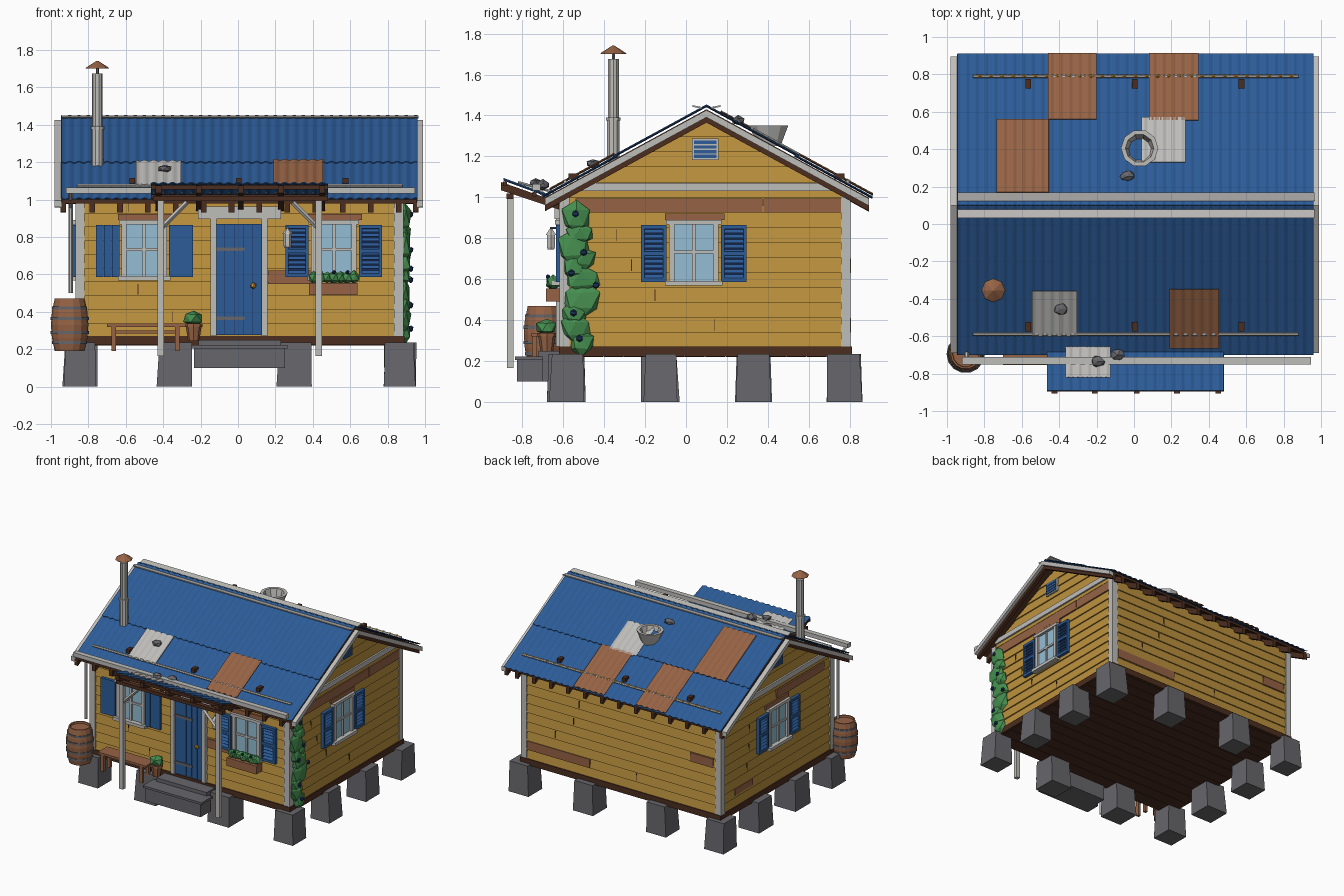
import bpy, bmesh, math, random
from mathutils import Matrix, Vector

if "Cube" in bpy.data.objects:
    bpy.data.objects.remove(bpy.data.objects["Cube"])

random.seed(4)
COLORS = {"blue_paint": (44, 92, 152), "yellow_wood": (188, 146, 61), "pale_trim": (190, 189, 186),
          "rust_brown": (150, 99, 69), "dark_wood": (76, 45, 31), "stone": (103, 103, 108),
          "leaf_green": (70, 143, 80), "glass": (148, 190, 212), "brass": (215, 155, 50),
          "navy": (26, 48, 92)}
BLUE, YEL, TRIM, RUST, DARK, STONE, GREEN, GLASS, BRASS, NAVY = range(10)
lin = lambda c: ((c / 255 + 0.055) / 1.055) ** 2.4
MATS = []
for n, c in COLORS.items():
    m = bpy.data.materials.new(n)
    m.diffuse_color = (*[lin(v) for v in c], 1)
    m.use_nodes = True
    m.node_tree.nodes["Principled BSDF"].inputs["Base Color"].default_value = m.diffuse_color
    MATS.append(m)
PARTS = {}
I = Matrix.Identity(4)


def put(name, mat, pts, faces, M=I):
    bm = PARTS.setdefault(name, bmesh.new())
    vs = [bm.verts.new(M @ Vector(p)) for p in pts]
    for f in faces:
        bm.faces.new([vs[i] for i in f]).material_index = mat


def loft(name, mat, a, b, M=I):
    """Solid between two matching outlines."""
    n = len(a)
    put(name, mat, list(a) + list(b), [range(n), range(n, 2 * n)] +
        [(i, (i + 1) % n, n + (i + 1) % n, n + i) for i in range(n)], M)


def box(name, mat, x0, x1, y0, y1, z0, z1, M=I):
    q = [(x0, y0), (x1, y0), (x1, y1), (x0, y1)]
    loft(name, mat, [(*p, z0) for p in q], [(*p, z1) for p in q], M)


def prism(name, mat, prof, x0, x1):
    loft(name, mat, [(x0, *p) for p in prof], [(x1, *p) for p in prof])


def bar(name, mat, p, q, r=0.01, seg=6):
    p, q = Vector(p), Vector(q)
    rot = (q - p).to_track_quat('Z', 'Y').to_matrix().to_4x4()
    lathe(name, mat, [(r, 0), (r, (q - p).length)], Matrix.Translation(p) @ rot, seg)


def lathe(name, mat, prof, M, seg=10, caps=True):
    pts = [(r * math.cos(t), r * math.sin(t), z) for r, z in prof
           for t in [2 * math.pi * i / seg for i in range(seg)]]
    f = [(k * seg + i, k * seg + (i + 1) % seg, (k + 1) * seg + (i + 1) % seg, (k + 1) * seg + i)
         for k in range(len(prof) - 1) for i in range(seg)]
    if caps:
        f += [range(seg), range(len(pts) - seg, len(pts))]
    put(name, mat, pts, f, M)


def blob(name, mat, c, s, jit=0.2, sub=1):
    t = bmesh.new()
    bmesh.ops.create_icosphere(t, subdivisions=sub, radius=1)
    pts = [[c[k] + v.co[k] * s[k] * (1 + random.uniform(-jit, jit)) for k in range(3)] for v in t.verts]
    put(name, mat, pts, [[v.index for v in f.verts] for f in t.faces])
    t.free()


def at(x, y, z=0):
    return Matrix.Translation((x, y, z))


def wall(u, n, o):
    M = Matrix.Translation(o)
    for r in range(3):
        M[r][0], M[r][1] = u[r], n[r]
    return M


# wall frames: local x along the wall, local y outward
FRONT = wall((1, 0, 0), (0, -1, 0), (0, -0.60, 0))
BACK = wall((1, 0, 0), (0, 1, 0), (0, 0.79, 0))
RIGHT = wall((0, 1, 0), (1, 0, 0), (0.87, 0, 0))
LEFT = wall((0, 1, 0), (-1, 0, 0), (-0.85, 0, 0))
YC, SL = 0.1, 0.545

# wall core and lapped boards
prism("wall_core", YEL, [(-0.6, 0.25), (0.79, 0.25), (0.79, 1.01), (YC, 1.39), (-0.6, 1.01)], -0.85, 0.87)
H = 0.0735
for F, c, half, gable in ((FRONT, 0.01, 0.86, 0), (BACK, 0.01, 0.86, 0), (RIGHT, 0.095, 0.695, 1), (LEFT, 0.095, 0.695, 1)):
    for k in range(15 if gable else 10):
        z0, z1 = 0.265 + k * H, 0.265 + (k + 1) * H
        a, b = [max(0.01, min(half, (1.39 - z) / SL)) for z in (z0, z1)] if gable else (half, half)
        loft("wall_boards", YEL, [(c - a, 0, z0), (c + a, 0, z0), (c + a, .013, z0), (c - a, .013, z0)],
             [(c - b, 0, z1), (c + b, 0, z1), (c + b, .003, z1), (c - b, .003, z1)], F)
        if k < 10 and k % 2:
            u = c + random.uniform(-0.8, 0.8) * half
            box("board_joints", DARK, u, u + 0.004, 0, 0.012, z0, z1 - 0.01, F)

# floor, sill, corner boards
box("floor", DARK, -0.85, 0.87, -0.6, 0.79, 0.225, 0.26)
for k in range(14):
    box("floor_planks", DARK, -0.85, 0.87, -0.6 + k * 0.0993, -0.505 + k * 0.0993, 0.22, 0.226)
for F, a, b in ((FRONT, -.87, .89), (BACK, -.87, .89), (RIGHT, -.6, .79), (LEFT, -.6, .79)):
    box("sill_beam", DARK, a, b, -0.03, 0.02, 0.222, 0.27, F)
for x0, x1 in ((-0.87, -0.82), (0.835, 0.885)):
    for y0, y1 in ((-0.617, -0.57), (0.757, 0.805)):
        box("corner_board", TRIM, x0, x1, y0, y1, 0.27, 1.02)

# stone piers around the edge, steps
for i, x in enumerate((-0.845, -0.34, 0.3, 0.865)):
    for j, y in enumerate((-0.585, -0.125, 0.33, 0.775)):
        if i in (0, 3) or j in (0, 3):
            w, d, e = random.uniform(.082, .096), random.uniform(-.01, .01), random.uniform(-.01, .01)
            v = w - 0.008
            q = ((-1, -1), (1, -1), (1, 1), (-1, 1))
            loft("stone_pier", STONE, [(x + a * w, y + b * w, 0) for a, b in q],
                 [(x + d + a * v, y + e + b * v, 0.235) for a, b in q])
box("front_steps", STONE, -0.235, 0.25, -0.825, -0.70, 0.10, 0.205)
box("front_steps", STONE, -0.25, 0.265, -0.835, -0.70, 0.205, 0.222)
box("front_steps", STONE, -0.21, 0.23, -0.72, -0.60, 0.10, 0.25)


def louvre(u, F, w=0.124):
    for a in (u, u + w - 0.016):
        box("shutter", BLUE, a, a + 0.016, 0.012, 0.036, 0.585, 0.865, F)
    for z in (0.585, 0.715, 0.845):
        box("shutter", BLUE, u, u + w, 0.012, 0.036, z, z + 0.02, F)
    box("shutter", NAVY, u + .01, u + w - .01, 0.012, 0.017, 0.59, 0.86, F)
    for k in range(10):
        z = 0.606 + k * 0.0245
        loft("shutter", BLUE, [(u + .01, .03, z), (u + w - .01, .03, z), (u + w - .01, .035, z), (u + .01, .035, z)],
             [(u + .01, .018, z + .016), (u + w - .01, .018, z + .016), (u + w - .01, .022, z + .016), (u + .01, .022, z + .016)], F)


def solid(u, F, w=0.128):
    for k in range(3):
        box("shutter", BLUE, u + k * w / 3, u + (k + 1) * w / 3 - .001, 0.012, 0.034, 0.585, 0.865, F)


def window(c, F, shutter=louvre):
    box("window_glass", GLASS, c - 0.1, c + 0.1, 0.01, 0.018, 0.59, 0.875, F)
    for a in (c - 0.122, c + 0.094):
        box("window_frame", TRIM, a, a + 0.028, 0.0, 0.035, 0.585, 0.88, F)
    box("window_frame", TRIM, c - 0.135, c + 0.135, 0, 0.04, 0.868, 0.89, F)
    box("window_frame", TRIM, c - 0.14, c + 0.14, 0, 0.055, 0.568, 0.592, F)
    box("window_frame", TRIM, c - 0.008, c + 0.008, 0, 0.028, 0.59, 0.875, F)
    box("window_frame", TRIM, c - 0.1, c + 0.1, 0, 0.028, 0.725, 0.74, F)
    box("patch_board", RUST, c - 0.14, c + 0.15, 0, 0.019, 0.89, 0.922, F)
    shutter(c - 0.258, F)
    shutter(c + 0.134, F)


window(-0.502, FRONT, solid)
window(0.512, FRONT)
window(0.038, RIGHT)
window(0.09, LEFT)

# gable trim, vents and replacement boards
for F in (RIGHT, LEFT):
    box("gable_trim", TRIM, -0.57, 0.76, 0, 0.022, 1.03, 1.07, F)
    box("gable_vent", TRIM, 0.03, 0.16, 0, 0.022, 1.182, 1.288, F)
    for k in range(4):
        box("gable_vent", BLUE, 0.04, 0.15, 0.02, 0.028, 1.192 + k * .023, 1.208 + k * .023, F)
for F, a, b, z0, z1 in ((RIGHT, -.54, .373, .925, .995), (RIGHT, .379, .757, .925, .995), (FRONT, .16, .39, .55, .62),
                        (BACK, .28, .83, .34, .41), (BACK, -.8, -.6, .63, .70), (LEFT, .4, .62, .36, .41),
                        (LEFT, -.5, .1, .93, .99)):
    box("patch_board", RUST, a, b, 0, 0.016, z0, z1, F)

# door
for k in range(5):
    box("door", BLUE, -0.117 + k * .0488, -0.071 + k * .0488, 0, 0.02, 0.275, 0.87, FRONT)
box("door", NAVY, -0.117, 0.125, 0, 0.014, 0.275, 0.87, FRONT)
for a in (-0.147, 0.125):
    box("door_frame", TRIM, a, a + 0.032, 0, 0.035, 0.27, 0.9, FRONT)
box("door_frame", TRIM, -0.215, 0.23, 0, 0.042, 0.895, 0.962, FRONT)
for z in (0.355, 0.725):
    box("door_hinge", STONE, -0.117, 0.035, 0.018, 0.026, z, z + 0.02, FRONT)
blob("door_knob", BRASS, (0.082, -0.635, 0.54), (.018, .018, .018), 0)


def zr(y, o=0.0):
    return 1.44 + o - SL * abs(y - YC)


def sheet(name, mat, x0, x1, y0, z0, y1, z1, amp=0.004):
    n = max(4, round((x1 - x0) / 0.00625))
    pts = []
    for i in range(n + 1):
        x = x0 + (x1 - x0) * i / n
        d = amp * math.cos(2 * math.pi * x / 0.05)
        pts += [(x, y0, z0 + d), (x, y1, z1 + d)]
    put(name, mat, pts, [(2 * i, 2 * i + 2, 2 * i + 3, 2 * i + 1) for i in range(n)])


def roof(mat, x0, x1, y0, y1, o):
    sheet("roof_sheets", mat, x0, x1, y0, zr(y0, o), y1, zr(y1, o))


# corrugated roof with patched sheets
for y0, ym, y1 in ((YC, -0.355, -0.70), (YC, 0.55, 0.91)):
    roof(BLUE, -0.945, 0.96, y0, ym, 0.007)
    roof(BLUE, -0.945, 0.96, ym * 0.96 + y0 * 0.04, y1, 0.0)
for mat, a, b, y0, y1 in ((RUST, -.46, -.2, .56, .913), (RUST, .08, .345, .555, .913), (RUST, -.735, -.455, .17, .56),
                          (TRIM, .04, .275, .33, .57), (TRIM, -.545, -.305, -.36, -.6), (RUST, .19, .455, -.35, -.665)):
    roof(mat, a, b, y0, y1, 0.017)

# deck, barge boards, end rafters, rafter tails
for ye, s in ((-0.69, -1), (0.895, 1)):
    def slope(name, mat, ya, yb, top, h, x0, x1):
        prism(name, mat, [(ya, zr(ya, top)), (yb, zr(yb, top)), (yb, zr(yb, top - h)), (ya, zr(ya, top - h))], x0, x1)
    slope("roof_deck", DARK, YC, ye, -0.01, 0.02, -0.94, 0.955)
    for x0, x1 in ((-0.98, -0.943), (0.957, 0.99)):
        slope("barge_board", TRIM, YC, ye, -0.014, 0.035, x0, x1)
    for x0, x1 in ((-0.95, -0.92), (0.935, 0.965)):
        slope("end_rafter", DARK, YC, ye, -0.025, 0.05, x0, x1)
    for k in range(12):
        x = -0.78 + k * 0.149
        slope("rafter_tail", DARK, YC + s * 0.66, ye, -0.028, 0.05, x - 0.015, x + 0.015)
    # upturned ridge flaps
    ya, yb = YC + s * 0.068, YC + s * 0.022
    prism("ridge_flaps", TRIM, [(ya, 1.45), (yb, 1.441), (yb, 1.433), (ya, 1.442)], -0.945, 0.965)
    # string of beads and brackets along the eave
    yr = -0.59 if s < 0 else 0.79
    bar("eave_string", TRIM, (-0.86, yr, zr(yr, .012)), (0.88, yr, zr(yr, .012)), 0.009)
    for k in range(29 if s > 0 else 0):
        x = -0.825 + 0.0595 * k
        blob("eave_beads", BRASS, (x, yr, zr(yr, .016)), (.011, .011, .011), 0)
    for x in (-0.565, 0.005, 0.575):
        y = yr - s * 0.04
        box("eave_bracket", DARK, x - .015, x + .015, y - .025, y + .025, zr(y), zr(y, .03))

# gutter and downspout
box("gutter", TRIM, -.92, .945, -.75, -.71, 1.032, 1.065)
bar("downspout", TRIM, (-0.895, -0.73, 1.04), (-0.895, -0.625, 0.96), 0.012)
bar("downspout", TRIM, (-0.895, -0.625, 0.97), (-0.895, -0.625, 0.5), 0.012)

# porch roof, rafters, beam, posts and braces
sheet("porch_sheets", BLUE, -0.465, 0.48, -0.892, 1.088, -0.61, 0.985)
sheet("porch_sheets", TRIM, -0.365, -0.125, -0.82, 1.073, -0.645, 1.025)
for x in (-.425, -.21, .015, .23, .45):
    prism("porch_rafter", DARK, [(-.905, 1.075), (-.62, .975), (-.62, .94), (-.905, 1.035)], x - .015, x + .015)
for y, z in ((-0.885, 1.055), (-0.74, 1.005)):
    box("porch_batten", DARK, -0.465, 0.48, y - .01, y + .01, z, z + 0.022)
box("porch_beam", DARK, -0.455, 0.48, -0.878, -0.842, 0.992, 1.018)
for x, s in ((-0.413, 1), (0.432, -1)):
    box("porch_post", TRIM, x - .017, x + .017, -0.875, -0.842, 0.165, 0.995)
    bar("porch_brace", TRIM, (x, -0.858, 0.845), (x + s * 0.14, -0.858, 0.985), 0.013, 4)

# stove pipe and cap
lathe("stove_pipe", TRIM, [(.032, 1.17), (.032, 1.375), (.037, 1.375), (.037, 1.39), (.028, 1.39), (.028, 1.675)], at(-.752, -.355), 10)
lathe("stove_pipe", STONE, [(.008, 1.67), (.008, 1.71)], at(-.752, -.355), 6)
lathe("pipe_cap", RUST, [(.064, 1.70), (.06, 1.706), (.004, 1.742)], at(-.752, -.355), 8)

# open tub and rocks on the roof
lathe("roof_tub", TRIM, [(.06, 1.25), (.1, 1.352), (.076, 1.352), (.05, 1.25)], at(.03, .405), 10, False)
for x, y, z, r in ((-.39, -.455, 1.165, .042), (-.035, .255, 1.375, .04), (-.085, -.70, 1.06, .042), (-.195, -.735, 1.07, .04)):
    blob("roof_rock", STONE, (x, y, z), (r, r * .8, r * .6))

# rain barrel
lathe("barrel", RUST, [(.08, .19), (.095, .26), (.1, .33), (.095, .40), (.08, .47), (.07, .47), (.068, .455)], at(-.9, -.695), 14)
for z, r in ((.235, .092), (.29, .1005), (.365, .1005), (.42, .092)):
    lathe("barrel_hoop", STONE, [(r, z - .008), (r + .002, z - .008), (r + .002, z + .008), (r, z + .008)], at(-.9, -.695), 14)

# bench
box("bench", RUST, -0.70, -0.28, -0.755, -0.64, 0.32, 0.337)
for x in (-0.665, -0.325):
    for y in (-0.74, -0.66):
        box("bench", RUST, x - .012, x + .012, y - .012, y + .012, 0.19, 0.32)
box("bench", RUST, -0.66, -0.33, -0.705, -0.69, 0.285, 0.3)

# potted bush, window box, lantern
lathe("plant_pot", RUST, [(.03, .245), (.042, .32), (.048, .32), (.048, .338)], at(-.237, -.68), 8)
blob("pot_bush", GREEN, (-.237, -.68, .365), (.054, .052, .045))
box("window_box", RUST, 0.38, 0.64, -0.685, -0.612, 0.49, 0.555)
for k in range(7):
    x = 0.405 + k * 0.036
    blob("box_plants", GREEN, (x, -.65, .585), (.032, .035, .036))
    if k % 2:
        blob("box_flowers", NAVY, (x, -.675, .612), (.012, .012, .012), 0)
lathe("lantern", TRIM, [(.018, .745), (.022, .755), (.022, .815), (.03, .815), (.008, .845)], at(.265, -.66), 6)
bar("lantern", STONE, (.265, -.60, .85), (.265, -.665, .85), .006)

# climbing vine with berries
for y, z, w, h in ((-.535, .9, .075, .085), (-.55, .76, .085, .09), (-.51, .6, .1, .075), (-.51, .5, .1, .09),
                   (-.54, .36, .075, .07), (-.51, .29, .06, .07), (-.55, .66, .06, .07), (-.545, .43, .06, .06),
                   (-.52, .82, .07, .06), (-.5, .7, .06, .06)):
    blob("vine", GREEN, (.89, y, z), (.036, w, h), .2)
for y, z in ((-.54, .92), (-.56, .63), (-.44, .57), (-.55, .435), (-.5, .73), (-.52, .31)):
    blob("vine_berries", NAVY, (.925, y, z), (.014, .018, .018), 0)

# turn collected parts into objects
for name, bm in PARTS.items():
    if "sheets" not in name:
        bmesh.ops.recalc_face_normals(bm, faces=bm.faces)
    me = bpy.data.meshes.new(name)
    used = sorted({f.material_index for f in bm.faces})
    for f in bm.faces:
        f.material_index = used.index(f.material_index)
    bm.to_mesh(me)
    bm.free()
    for i in used:
        me.materials.append(MATS[i])
    ob = bpy.data.objects.new(name, me)
    bpy.context.collection.objects.link(ob)
    if "sheets" in name:
        mod = ob.modifiers.new("thickness", 'SOLIDIFY')
        mod.thickness, mod.offset = 0.005, 0
